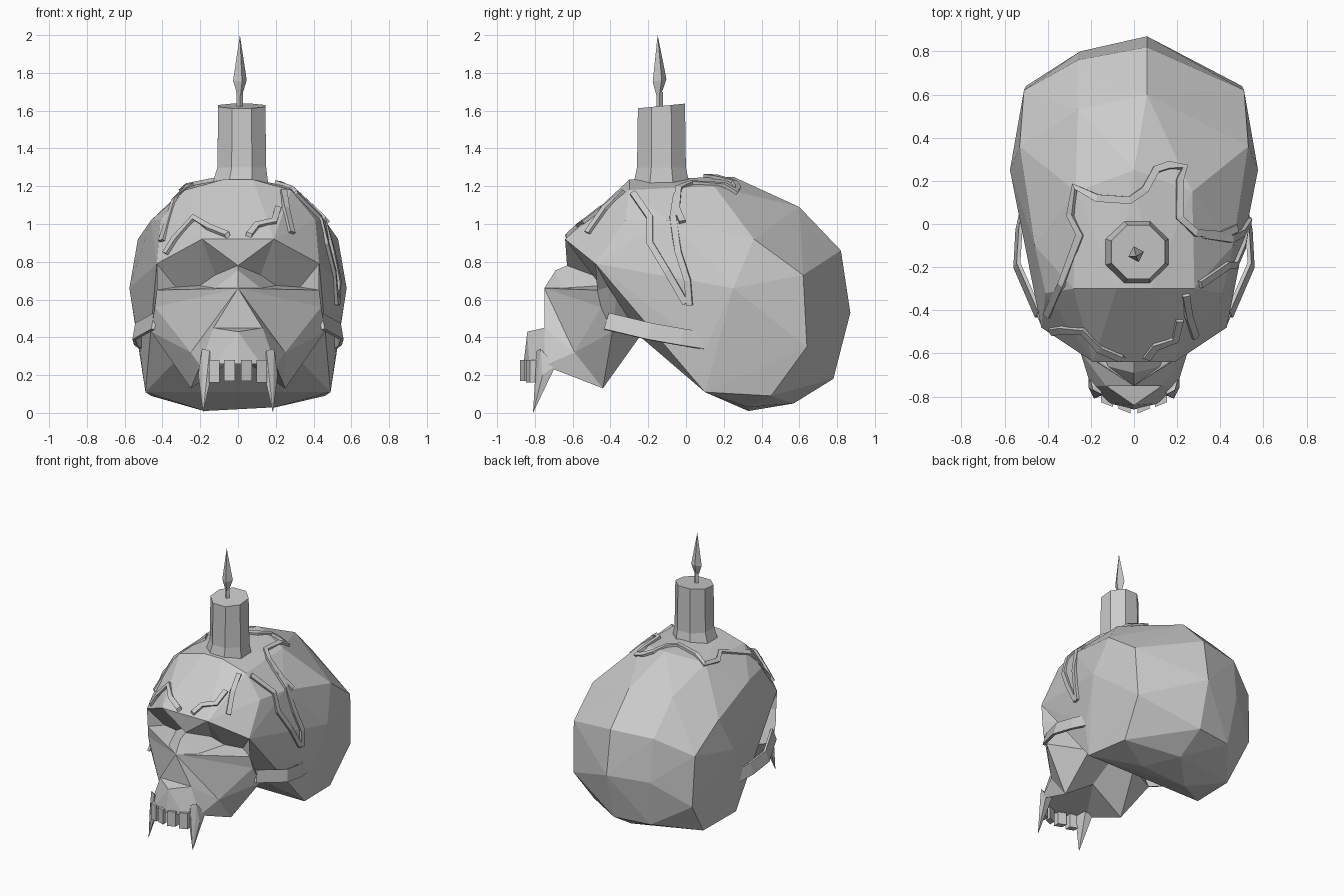
import bpy, bmesh, math
from mathutils import Vector
from mathutils.bvhtree import BVHTree

cube = bpy.data.objects.get("Cube")
if cube:
    bpy.data.objects.remove(cube, do_unlink=True)

GREY = (0.6, 0.6, 0.6, 1)
grey = bpy.data.materials.new("plain grey")
grey.use_nodes = True
grey.diffuse_color = GREY
grey.node_tree.nodes["Principled BSDF"].inputs["Base Color"].default_value = GREY


def finish(name, bm):
    """Turn a bmesh into a flat shaded object."""
    bmesh.ops.recalc_face_normals(bm, faces=bm.faces)
    mesh = bpy.data.meshes.new(name)
    bm.to_mesh(mesh)
    bm.free()
    mesh.materials.append(grey)
    obj = bpy.data.objects.new(name, mesh)
    bpy.context.collection.objects.link(obj)
    return obj


def hull(name, points):
    """Convex low-poly solid around a few points."""
    bm = bmesh.new()
    for point in points:
        bm.verts.new(point)
    bmesh.ops.convex_hull(bm, input=bm.verts)
    inner = [v for v in bm.verts if not v.link_faces]
    bmesh.ops.delete(bm, geom=inner, context="VERTS")
    return finish(name, bm)


def ribbon(name, path, normals, width, thick):
    """Rectangular strip along a path, standing out along the normals."""
    bm = bmesh.new()
    rings = []
    for i, p in enumerate(path):
        along = path[min(i + 1, len(path) - 1)] - path[max(i - 1, 0)]
        side = along.cross(normals[i]).normalized() * width / 2
        out = normals[i].normalized() * thick
        rings.append([bm.verts.new(p + a * side + b * out)
                      for a, b in ((-1, -.5), (1, -.5), (1, 1), (-1, 1))])
    for a, b in zip(rings, rings[1:]):
        for k in range(4):
            j = (k + 1) % 4
            bm.faces.new((a[k], a[j], b[j], b[k]))
    bm.faces.new(rings[0])
    bm.faces.new(rings[-1])
    return finish(name, bm)


def rings_solid(name, rings, sides, turn=0.0):
    """Stack of polygon rings (x, y, z, radius, slope along y)."""
    bm = bmesh.new()
    loops = []
    for x, y, z, r, slope in rings:
        loop = []
        for k in range(sides):
            a = math.tau * k / sides + turn
            dy = r * math.sin(a)
            loop.append(bm.verts.new((x + r * math.cos(a), y + dy, z + slope * dy)))
        loops.append(loop)
    for a, b in zip(loops, loops[1:]):
        for k in range(sides):
            j = (k + 1) % sides
            bm.faces.new((a[k], a[j], b[j], b[k]))
    bm.faces.new(loops[0])
    bm.faces.new(loops[-1])
    bmesh.ops.remove_doubles(bm, verts=bm.verts, dist=0.0005)
    return finish(name, bm)


# Braincase: mirrored forehead, temples and sides, uneven crown and back
PAIRS = [
    (.19, -.64, .92), (.43, -.48, .79), (.41, -.32, 1.02), (.28, -.3, 1.18),
    (.08, -.3, 1.235), (.27, .15, 1.2), (.46, -.1, 1.02), (.53, .36, .92),
    (.575, .25, .66), (.51, .62, .73), (.5, .64, .35), (.49, .1, .11),
    (.52, .1, .34), (.46, .45, .09), (.38, -.25, .5), (.2, -.25, .41),
    (.15, -.3, .6),
]
SINGLES = [
    (0, .25, 1.25), (-.26, .53, 1.08), (.06, .6, 1.09), (-.26, .76, .85),
    (.06, .82, .86), (-.25, .8, .53), (.06, .87, .53), (-.22, .74, .18),
    (.06, .78, .18), (-.18, .33, .01), (.2, .33, .03), (.06, .57, .05),
]
cranium = hull("cranium", PAIRS + [(-x, y, z) for x, y, z in PAIRS] + SINGLES)

# Facial bones, written as one half and mirrored
FACE = {
    "brow": (0, -.64, .92), "ridge": (.19, -.64, .92), "glabella": (0, -.63, .78),
    "nasion": (0, -.69, .755), "nose": (0, -.75, .66), "inner": (.12, -.66, .66),
    "outer": (.43, -.47, .65), "temple": (.43, -.48, .79), "cheek": (.44, -.45, .56),
    "jowl": (.46, -.39, .43), "flank": (.25, -.59, .32), "nostril": (.13, -.75, .45),
    "cavity": (0, -.75, .45), "spine": (0, -.84, .43), "gum": (0, -.86, .26),
    "incisor": (.12, -.83, .26), "canine": (.2, -.75, .25), "molar": (.25, -.44, .13),
    "palate": (0, -.44, .3), "hinge": (.2, -.24, .41), "throat": (0, -.24, .41),
    "socket": (.24, -.36, .68),
}
PANELS = [
    "brow ridge glabella", "glabella ridge socket", "glabella nasion inner",
    "glabella inner socket", "ridge temple socket", "nasion inner nose",
    "nose inner outer", "nose outer cheek", "nose cheek flank",
    "nose flank nostril", "flank cheek jowl", "flank jowl molar",
    "canine flank molar", "nostril flank canine", "nostril canine incisor spine",
    "spine incisor gum", "nose nostril cavity", "cavity nostril spine",
    "gum incisor palate", "incisor canine palate", "canine molar palate",
    "molar jowl hinge", "palate molar hinge throat", "inner outer socket",
    "outer temple socket", "outer cheek jowl socket", "jowl socket hinge",
]
bm = bmesh.new()
for side in (1, -1):
    corner = {n: bm.verts.new((x * side, y, z)) for n, (x, y, z) in FACE.items()}
    for panel in PANELS:
        bm.faces.new([corner[n] for n in panel.split()])
bmesh.ops.remove_doubles(bm, verts=bm.verts, dist=0.0005)
finish("face_bones", bm)

# Cheek arches, fangs and front teeth
for side, label in ((1, "left"), (-1, "right")):
    arch = [Vector((side * x, y, z)) for x, y, z in
            ((.44, -.42, .485), (.54, -.19, .43), (.53, -.02, .4), (.5, .11, .38))]
    ribbon(label + "_cheek_arch", arch, [Vector((side, -.1, .2))] * len(arch), .09, .012)
    hull(label + "_fang", [(side * x, y, z) for x, y, z in (
        (.14, -.79, .2), (.21, -.76, .2), (.21, -.69, .25), (.15, -.7, .25),
        (.15, -.79, .33), (.19, -.77, .34), (.185, -.81, 0))])
    for i, (x, y) in enumerate(((.045, -.845), (.125, -.815))):
        hull(f"{label}_tooth_{i + 1}", [
            (side * (x + dx), y + dy + dx * .4, z)
            for dx in (-.028, .028) for dy in (-.022, .022)
            for z in (.17 - .01 * i, .28)])

# Candle, wick and flame
CX, CY = .02, -.13
rings_solid("candle", [(CX - .01, CY, 1.19, .165, 0), (CX, CY, 1.3, .14, 0),
                       (CX, CY, 1.625, .135, .1)], 8, math.pi / 8)
rings_solid("wick", [(.01, -.14, 1.6, .017, 0), (.01, -.14, 1.7, .017, 0)], 4)
rings_solid("flame", [(.01, -.145, 1.68, .012, 0), (.01, -.14, 1.76, .038, .2),
                      (.01, -.15, 2, 0, 0)], 4, .3)

# Wax runs laid on the braincase by casting rays along one axis
bm = bmesh.new()
bm.from_mesh(cranium.data)
tree = BVHTree.FromBMesh(bm)
bm.free()


def wax(name, axis, points):
    path, normals = [], []
    for a, b in points:
        start = {"top": (a, b, 3), "front": (a, -3, b), "left": (3, a, b)}[axis]
        aim = {"top": (0, 0, -1), "front": (0, 1, 0), "left": (-1, 0, 0)}[axis]
        hit, normal, _, _ = tree.ray_cast(Vector(start), Vector(aim))
        if hit:
            path.append(hit)
            normals.append(normal)
    ribbon(name, path, normals, .034, .018)


wax("wax_run_crown", "top", [
    (-.4, -.42), (-.33, -.28), (-.25, -.05), (-.29, .04), (-.27, .17), (-.17, .12),
    (-.02, .11), (.05, .16), (.1, .25), (.16, .27), (.23, .26), (.21, .2),
    (.21, .03), (.28, -.04), (.4, -.05), (.47, -.02)])
wax("wax_run_right_brow", "front", [
    (-.38, .84), (-.33, .92), (-.23, 1.03), (-.16, .98), (-.06, .94), (-.03, .87)])
wax("wax_run_left_brow", "front", [
    (.04, .87), (.06, .94), (.1, .99), (.19, 1.01), (.21, 1.08)])
wax("wax_run_left_forehead", "front", [(.24, 1.17), (.25, 1.08), (.28, .95)])
wax("wax_run_temple_front", "left", [
    (-.28, 1.16), (-.19, 1.03), (-.19, .9), (-.1, .75), (0, .58)])
wax("wax_run_temple_back", "left", [
    (-.05, 1.15), (-.07, 1.03), (-.04, .85), (.01, .7), (.02, .57)])
